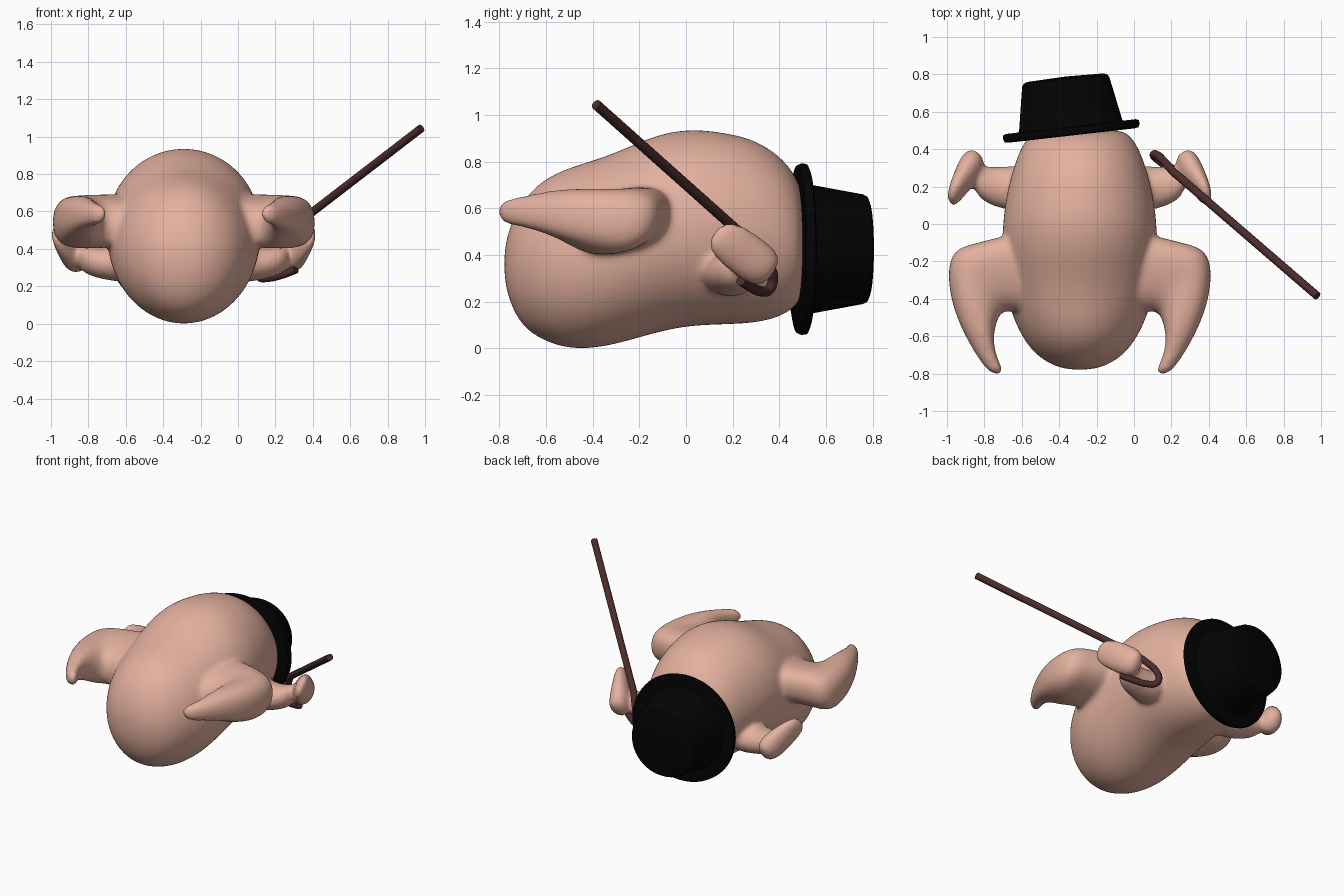
import bpy, bmesh, math
from mathutils import Vector, Matrix

if "Cube" in bpy.data.objects:
    bpy.data.objects.remove(bpy.data.objects["Cube"], do_unlink=True)

CX = -0.29   # symmetry plane of the bird


def material(name, rgb, rough=0.6):
    m = bpy.data.materials.new(name)
    m.use_nodes = True
    m.diffuse_color = (*rgb, 1)
    bsdf = m.node_tree.nodes["Principled BSDF"]
    bsdf.inputs["Base Color"].default_value = (*rgb, 1)
    bsdf.inputs["Roughness"].default_value = rough
    return m


skin = material("pink skin", (0.77, 0.44, 0.345))
black = material("black felt", (0.001, 0.001, 0.001))
wood = material("dark red wood", (0.07, 0.025, 0.025))


def finish(bm, name, mat):
    bmesh.ops.recalc_face_normals(bm, faces=bm.faces)
    mesh = bpy.data.meshes.new(name)
    bm.to_mesh(mesh)
    bm.free()
    mesh.materials.append(mat)
    ob = bpy.data.objects.new(name, mesh)
    bpy.context.collection.objects.link(ob)
    return ob


def loft(bm, sections, sides=20, power=1.0):
    """Closed skin through (centre, half axis, half axis); power below 1 is boxier."""
    def bulge(t):
        return math.copysign(abs(t) ** power, t)

    rings = []
    for c, u, v in sections:
        c, u, v = Vector(c), Vector(u), Vector(v)
        angles = [math.tau * i / sides for i in range(sides)]
        rings.append([bm.verts.new(c + u * bulge(math.cos(a)) + v * bulge(math.sin(a)))
                      for a in angles])
    for a, b in zip(rings, rings[1:]):
        for i in range(sides):
            j = (i + 1) % sides
            bm.faces.new((a[i], a[j], b[j], b[i]))
    bm.faces.new(rings[0][::-1])
    bm.faces.new(rings[-1])


def span(outer, inner, half_height):
    """Section whose first axis runs between two edge points."""
    a, b = Vector(outer), Vector(inner)
    return (a + b) / 2, (a - b) / 2, (0, 0, half_height)


bird = bmesh.new()

# Limbs, relative to the symmetry plane: thigh sweeping out and back to the tip
loft(bird, [
    span((0.22, -0.03, 0.58), (0.22, -0.49, 0.52), 0.14),
    span((0.43, -0.065, 0.585), (0.34, -0.47, 0.515), 0.135),
    span((0.55, -0.10, 0.585), (0.39, -0.465, 0.51), 0.135),
    span((0.665, -0.125, 0.565), (0.425, -0.48, 0.52), 0.14),
    span((0.71, -0.22, 0.535), (0.445, -0.53, 0.55), 0.145),
    span((0.695, -0.40, 0.55), (0.46, -0.60, 0.585), 0.115),
    span((0.63, -0.57, 0.57), (0.455, -0.67, 0.595), 0.083),
    span((0.55, -0.71, 0.58), (0.43, -0.74, 0.59), 0.06),
    span((0.475, -0.81, 0.583), (0.40, -0.805, 0.588), 0.046),
], power=0.8)
# Wing stub and the blade folded back from it
loft(bird, [
    ((0.25, 0.19, 0.32), (0, 0.13, 0), (0, 0, 0.11)),
    ((0.37, 0.19, 0.32), (0, 0.12, 0), (0, 0, 0.095)),
    ((0.48, 0.20, 0.325), (0, 0.105, 0), (0, 0, 0.08)),
    ((0.57, 0.24, 0.36), (0, 0.08, 0), (0, 0, 0.075)),
])
loft(bird, [
    ((0.555, 0.375, 0.325), (0.01, 0.035, 0.055), (0.042, 0.01, -0.01)),
    ((0.575, 0.325, 0.35), (0, 0.055, 0.08), (0.066, 0.02, -0.02)),
    ((0.615, 0.25, 0.405), (0, 0.06, 0.08), (0.056, 0.02, -0.02)),
    ((0.66, 0.18, 0.46), (0, 0.055, 0.075), (0.04, 0.015, -0.01)),
    ((0.69, 0.115, 0.495), (0, 0.035, 0.05), (0.024, 0.01, 0)),
])

# Mirror the limbs to the other side
copy = bmesh.ops.duplicate(bird, geom=bird.verts[:] + bird.edges[:] + bird.faces[:])
for g in copy["geom"]:
    if isinstance(g, bmesh.types.BMVert):
        g.co.x = -g.co.x

# Torso: y, bottom, top, half width
torso = [(-0.78, 0.30, 0.42, 0.06), (-0.755, 0.19, 0.53, 0.15), (-0.70, 0.09, 0.635, 0.235),
         (-0.62, 0.035, 0.72, 0.30), (-0.52, 0.0, 0.77, 0.35), (-0.42, -0.005, 0.80, 0.385),
         (-0.30, 0.015, 0.84, 0.405), (-0.15, 0.06, 0.91, 0.415), (0.0, 0.095, 0.945, 0.415),
         (0.15, 0.10, 0.93, 0.395), (0.29, 0.105, 0.90, 0.36), (0.40, 0.13, 0.83, 0.32),
         (0.47, 0.175, 0.745, 0.275), (0.51, 0.24, 0.64, 0.22)]
loft(bird, [((0, y, (lo + hi) / 2), (w, 0, 0), (0, 0, (hi - lo) / 2))
            for y, lo, hi, w in torso], 32)
bird.transform(Matrix.Translation((CX, 0, 0)))

# Fuse torso and limbs into one soft skin
body = finish(bird, "plucked_bird_body", skin)
body.modifiers.new("round", "SUBSURF").levels = 2
fuse = body.modifiers.new("fuse", "REMESH")
fuse.mode = "VOXEL"
fuse.voxel_size = 0.014
fuse.use_smooth_shade = True
soft = body.modifiers.new("soften", "SMOOTH")
soft.factor = 0.5
soft.iterations = 12

# Hat: lathed brim and tapered crown, lying along +y with a slight tilt
profile = [(0, -0.02), (0.34, -0.022), (0.36, -0.018), (0.368, 0.0), (0.365, 0.02),
           (0.35, 0.026), (0.31, 0.018), (0.285, 0.022), (0.277, 0.035), (0.235, 0.265),
           (0.226, 0.281), (0.205, 0.289), (0, 0.295)]
bm = bmesh.new()
points = [bm.verts.new((r, 0, h)) for r, h in profile]
edges = [bm.edges.new(p) for p in zip(points, points[1:])]
bmesh.ops.spin(bm, geom=points + edges, axis=(0, 0, 1), cent=(0, 0, 0),
               angle=math.tau, steps=64, use_duplicate=False)
bmesh.ops.remove_doubles(bm, verts=bm.verts, dist=0.0005)
tilt = Matrix.Rotation(math.radians(6.5), 4, "Z") @ Matrix.Rotation(math.radians(-90), 4, "X")
bm.transform(Matrix.Translation((-0.335, 0.495, 0.425)) @ tilt)
hat = finish(bm, "hat", black)

# Cane: long straight shaft ending in a wide hook held by the wing
path = [(0.98, -0.385, 1.045), (0.245, 0.249, 0.479), (0.215, 0.275, 0.455),
        (0.16, 0.335, 0.385), (0.122, 0.37, 0.325), (0.105, 0.37, 0.28),
        (0.115, 0.355, 0.25), (0.16, 0.32, 0.245), (0.235, 0.28, 0.262), (0.31, 0.235, 0.29)]
curve = bpy.data.curves.new("cane", "CURVE")
curve.dimensions = "3D"
curve.bevel_depth = 0.022
curve.bevel_resolution = 4
curve.use_fill_caps = True
spline = curve.splines.new("BEZIER")
spline.bezier_points.add(len(path) - 1)
for p, co in zip(spline.bezier_points, path):
    p.co = co
    p.handle_left_type = p.handle_right_type = "AUTO"
curve.materials.append(wood)
cane = bpy.data.objects.new("cane", curve)
bpy.context.collection.objects.link(cane)

# Smooth shading with the hat's creases kept
bpy.ops.object.select_all(action="DESELECT")
hat.select_set(True)
bpy.context.view_layer.objects.active = hat
bpy.ops.object.shade_smooth_by_angle(angle=math.radians(35))
